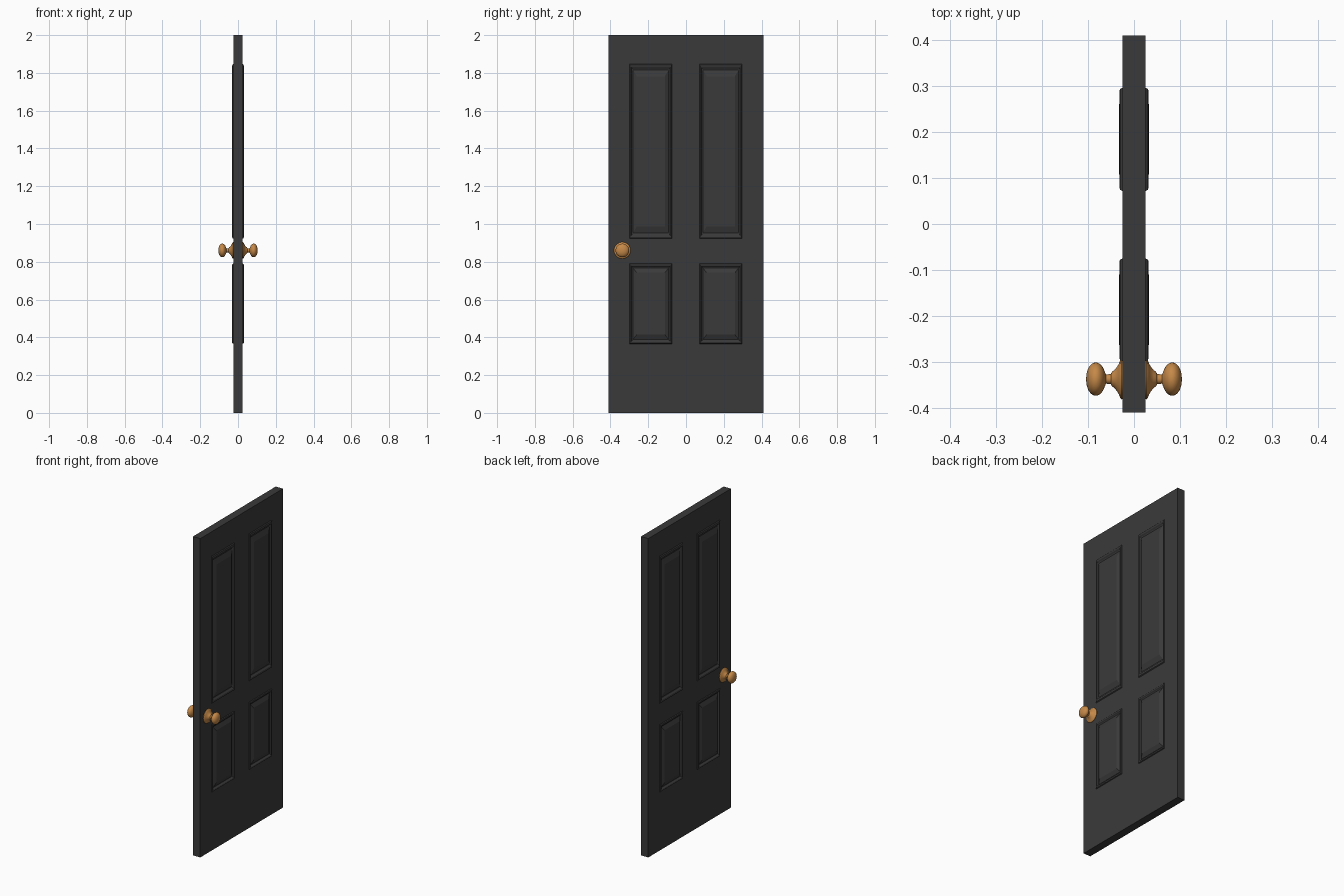
import bpy, bmesh, math

if "Cube" in bpy.data.objects:
    bpy.data.objects.remove(bpy.data.objects["Cube"])

HALF_T = 0.025                 # half thickness of the door slab
HALF_W = 0.41
HEIGHT = 2.0
KNOB_Y, KNOB_Z = -0.337, 0.86


def material(name, rgb):
    m = bpy.data.materials.new(name)
    m.diffuse_color = (*rgb, 1)
    m.use_nodes = True
    m.node_tree.nodes["Principled BSDF"].inputs["Base Color"].default_value = m.diffuse_color
    return m


def finish(bm, name, mat):
    bmesh.ops.remove_doubles(bm, verts=bm.verts, dist=1e-5)
    bmesh.ops.recalc_face_normals(bm, faces=bm.faces)
    me = bpy.data.meshes.new(name)
    bm.to_mesh(me)
    bm.free()
    ob = bpy.data.objects.new(name, me)
    bpy.context.collection.objects.link(ob)
    me.materials.append(mat)
    return ob


def rect(bm, x, y0, y1, z0, z1):
    return [bm.verts.new((x, y, z)) for y, z in ((y0, z0), (y1, z0), (y1, z1), (y0, z1))]


# Panel section: (fraction of inset, height x) from the outer moulding to the raised field
SECTION = [(0.0, 0.025), (0.06, 0.030), (0.16, 0.0315), (0.26, 0.030),
           (0.36, 0.024), (0.46, 0.022), (1.0, 0.033)]


def panel(bm, y0, y1, z0, z1, inset_y, inset_z):
    prev = None
    for f, x in SECTION:
        dy, dz = f * inset_y, f * inset_z
        ring = rect(bm, x, y0 + dy, y1 - dy, z0 + dz, z1 - dz)
        if prev:
            for i in range(4):
                j = (i + 1) % 4
                bm.faces.new((prev[i], prev[j], ring[j], ring[i]))
        prev = ring
    bm.faces.new(prev)


dark = material("dark_paint", (0.042, 0.042, 0.042))
brass = material("brass", (0.56, 0.25, 0.065))

# Door slab: half of it as a grid of cells with moulded panels, mirrored to the other face
ys = [-HALF_W, -0.298, -0.075, 0.072, 0.296, HALF_W]
zs = [0, 0.366, 0.79, 0.922, 1.846, HEIGHT]
bm = bmesh.new()
for i in range(5):
    for k in range(5):
        cell = (ys[i], ys[i + 1], zs[k], zs[k + 1])
        if i in (1, 3) and k in (1, 3):
            panel(bm, *cell, 0.037, 0.048 if k == 1 else 0.064)
        else:
            bm.faces.new(rect(bm, HALF_T, *cell))
bmesh.ops.remove_doubles(bm, verts=bm.verts, dist=1e-5)
rim = [e for e in bm.edges if e.is_boundary]
new = bmesh.ops.extrude_edge_only(bm, edges=rim)["geom"]
for v in new:
    if isinstance(v, bmesh.types.BMVert):
        v.co.x = 0
bmesh.ops.recalc_face_normals(bm, faces=bm.faces)
# The open half must face outwards towards +x
if sum(f.normal.x * f.calc_area() for f in bm.faces) < 0:
    bmesh.ops.reverse_faces(bm, faces=bm.faces)
me = bpy.data.meshes.new("door_slab")
bm.to_mesh(me)
bm.free()
me.materials.append(dark)
door = bpy.data.objects.new("door_slab", me)
bpy.context.collection.objects.link(door)
door.modifiers.new("mirror", "MIRROR").use_axis[0] = True

# Knobs: rose, neck and flattened ball turned around the x axis, one on each face
profile = [(0.023, 0), (0.023, 0.043), (0.027, 0.044), (0.030, 0.041), (0.033, 0.033),
           (0.038, 0.025), (0.043, 0.019), (0.047, 0.0165), (0.049, 0.014), (0.050, 0.011),
           (0.061, 0.010)]
for a in range(25, 181, 11):
    t = math.radians(a)
    if a > 25:
        profile.append((0.083 - 0.021 * math.cos(t), 0.036 * math.sin(t) ** 0.9))
profile.append((0.104, 0))
SEG = 32
for side, label in ((1, "right"), (-1, "left")):
    bm = bmesh.new()
    rings = []
    for x, r in profile:
        rings.append([bm.verts.new((side * x, KNOB_Y + r * math.cos(2 * math.pi * s / SEG),
                                    KNOB_Z + r * math.sin(2 * math.pi * s / SEG)))
                      for s in range(SEG)])
    for a, b in zip(rings, rings[1:]):
        for s in range(SEG):
            n = (s + 1) % SEG
            bm.faces.new((a[s], a[n], b[n], b[s]))
    knob = finish(bm, "door_knob_" + label, brass)
    bpy.ops.object.select_all(action='DESELECT')
    knob.select_set(True)
    bpy.context.view_layer.objects.active = knob
    bpy.ops.object.shade_smooth_by_angle(angle=math.radians(40))
